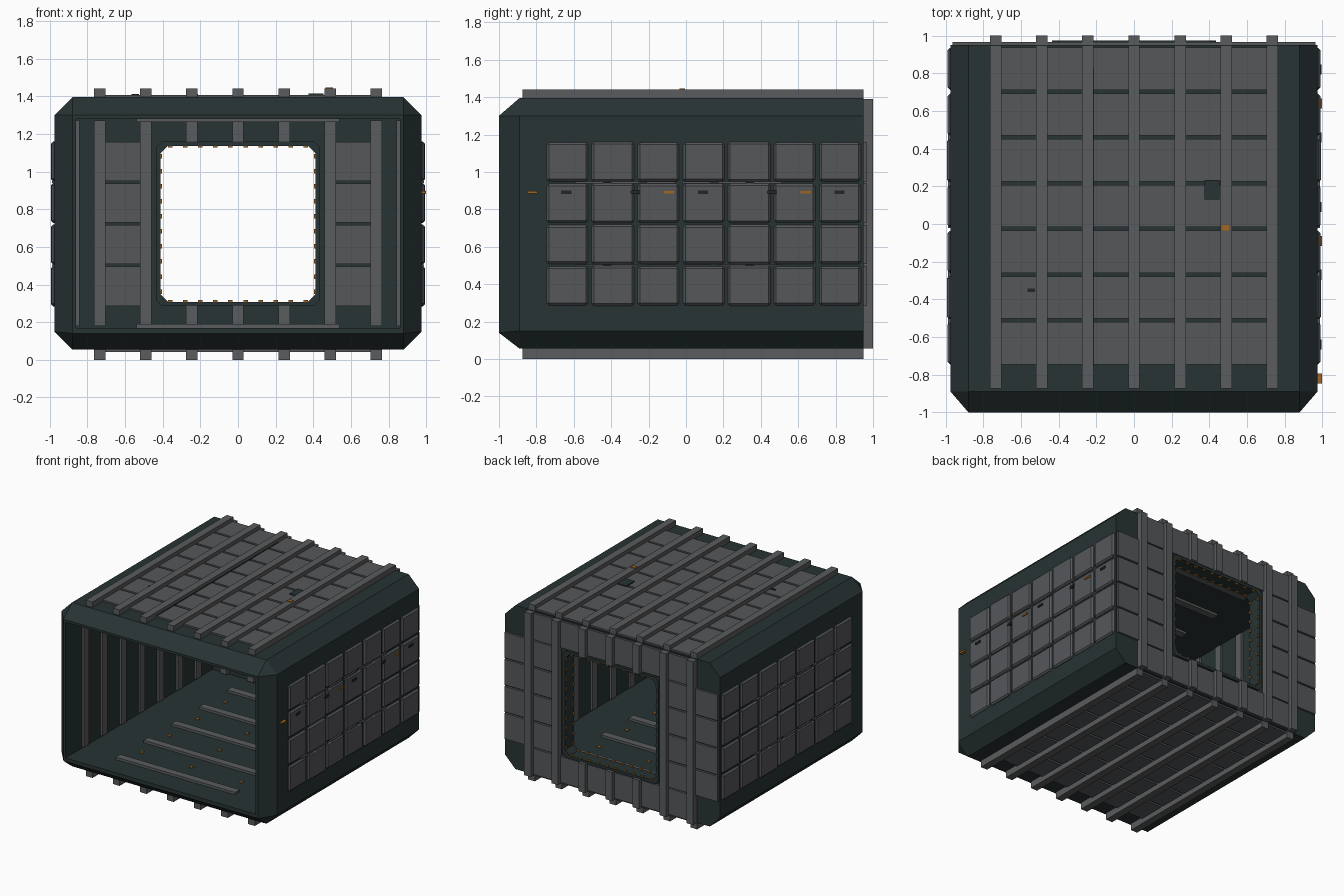
import bpy, bmesh
from mathutils import Matrix, Vector

if "Cube" in bpy.data.objects:
    bpy.data.objects.remove(bpy.data.objects["Cube"])


def material(name, rgb):
    m = bpy.data.materials.new(name)
    m.diffuse_color = (*rgb, 1)
    m.use_nodes = True
    m.node_tree.nodes["Principled BSDF"].inputs["Base Color"].default_value = m.diffuse_color
    return m


SHELL = material("dark teal hull", (0.021, 0.033, 0.034))
PANEL = material("panel grey", (0.092, 0.096, 0.102))
RIB = material("rib grey", (0.102, 0.106, 0.110))
DARK = material("dark detail", (0.014, 0.020, 0.021))
LAMP = material("amber lamp", (0.36, 0.13, 0.015))


def finish(name, bm, mat):
    bmesh.ops.recalc_face_normals(bm, faces=bm.faces)
    me = bpy.data.meshes.new(name)
    bm.to_mesh(me)
    bm.free()
    me.materials.append(mat)
    ob = bpy.data.objects.new(name, me)
    bpy.context.collection.objects.link(ob)
    return ob


def boxes(name, spans, mat, bevel=0.0):
    """One object from many boxes given as (x0, x1, y0, y1, z0, z1)."""
    bm = bmesh.new()
    for x0, x1, y0, y1, z0, z1 in spans:
        centre = Vector((x0 + x1, y0 + y1, z0 + z1)) / 2
        size = (x1 - x0, y1 - y0, z1 - z0, 1)
        bmesh.ops.create_cube(bm, size=1, matrix=Matrix.Translation(centre) @ Matrix.Diagonal(size))
    if bevel:
        bmesh.ops.bevel(bm, geom=bm.edges[:], offset=bevel, segments=1, affect='EDGES')
    return finish(name, bm, mat)


def octagon(hx, z0, z1, c, y):
    """Rectangle with corners cut by c (c = 0 gives doubled corners)."""
    return [(hx, y, z0 + c), (hx, y, z1 - c), (hx - c, y, z1), (c - hx, y, z1),
            (-hx, y, z1 - c), (-hx, y, z0 + c), (c - hx, y, z0), (hx - c, y, z0)]


def closed_loft(name, rings, mat):
    bm = bmesh.new()
    vs = [[bm.verts.new(p) for p in r] for r in rings]
    for a, b in zip(vs, vs[1:] + vs[:1]):
        for i in range(8):
            j = (i + 1) % 8
            bm.faces.new((a[i], a[j], b[j], b[i]))
    bmesh.ops.remove_doubles(bm, verts=bm.verts, dist=1e-5)
    return finish(name, bm, mat)


# Hull: chamfered outside, open front, back wall with a window
closed_loft("hull", [
    octagon(0.88, 0.14, 1.30, 0, -1.0),
    octagon(0.975, 0.055, 1.395, 0.095, -0.89),
    octagon(0.975, 0.055, 1.395, 0.095, 0.95),
    octagon(0.42, 0.30, 1.145, 0.04, 0.95),
    octagon(0.42, 0.30, 1.145, 0.04, 0.90),
    octagon(0.86, 0.17, 1.28, 0, 0.90),
    octagon(0.86, 0.17, 1.28, 0, -1.0)], SHELL)

# Window frame
closed_loft("window_frame", [
    octagon(0.435, 0.285, 1.16, 0.03, 0.86),
    octagon(0.435, 0.285, 1.16, 0.03, 0.975),
    octagon(0.412, 0.308, 1.137, 0.04, 0.975),
    octagon(0.412, 0.308, 1.137, 0.04, 0.86)], SHELL)

RIB_X = [0.245 * i for i in range(-3, 4)]
ROWS = [(0.287, 0.495), (0.508, 0.716), (0.729, 0.937), (0.950, 1.158)]
COLS_Y = [-0.745 + 0.243 * k for k in range(7)]
W = 0.03

# Roof and underside ribs with panels between them
for name, z0, z1, p0, p1 in (("roof", 1.38, 1.44, 1.38, 1.408),
                             ("underside", 0.0, 0.07, 0.042, 0.07)):
    boxes(name + "_ribs", [(x - W, x + W, -0.875, 0.948, z0, z1) for x in RIB_X], RIB)
    boxes(name + "_panels", [(x + W - 0.01, x + 0.245 - W + 0.01, y, min(y + 0.224, 0.95), p0, p1)
                             for x in RIB_X[:-1] for y in COLS_Y], PANEL)

# Side panels, inner wall ribs
for side, s in (("right", 1), ("left", -1)):
    panels, ribs = [], []
    for k, y in enumerate(COLS_Y):
        g = 0.003 if k in (1, 4) else 0
        for z0, z1 in ROWS:
            panels.append((*sorted((s * 0.95, s * (0.99 + g))), y - g, y + 0.222 + g, z0 - g, z1 + g))
        ribs.append((*sorted((s * 0.843, s * 0.87)), y - 0.045, y + 0.02, 0.18, 1.27))
    boxes(side + "_panels", panels, PANEL, 0.012)
    boxes(side + "_inner_ribs", ribs, RIB)
    # Thin broken conduits in the panel gaps
    boxes(side + "_conduits", [(*sorted((s * 0.97, s * 0.988)), -0.59 + 0.19 * i, -0.44 + 0.19 * i, z - 0.005, z + 0.005)
                               for i in range(6) for z in (0.501, 0.944)], RIB)

# Back ribs, outside and inside; the middle ones break at the window
outer, inner = [], []
for x in RIB_X:
    full = abs(x) > 0.45
    for z0, z1 in ([(0.055, 1.39)] if full else [(0.055, 0.29), (1.155, 1.39)]):
        outer.append((x - W, x + W, 0.94, 1.0, z0, z1))
        inner.append((x - W, x + W, 0.86, 0.91, max(z0, 0.18), min(z1, 1.27)))
boxes("back_ribs", outer, RIB)
boxes("back_inner_ribs", inner, RIB)

# Back panels, outside and inside
back, inside = [], []
for s in (1, -1):
    for z0, z1 in ROWS:
        back.append((*sorted((s * 0.755, s * 0.965)), 0.94, 0.968, z0, z1))
        back.append((*sorted((s * 0.515, s * 0.71)), 0.94, 0.968, z0, z1))
        inside.append((*sorted((s * 0.515, s * 0.71)), 0.885, 0.91, z0, z1))
for x in RIB_X[:-1]:
    for z0, z1 in ((0.065, 0.277), (1.168, 1.385)):
        back.append((x + W - 0.01, x + 0.245 - W + 0.01, 0.94, 0.968, z0, z1))
boxes("back_panels", back, PANEL)
boxes("back_inner_panels", inside, PANEL)

# Cross bars on floor and ceiling
bars = [-0.78 + 0.36 * i for i in range(5)]
boxes("floor_bars", [(-0.54, 0.54, y - W, y + W, 0.16, 0.19) for y in bars], RIB)
boxes("ceiling_bars", [(-0.54, 0.54, y - W, y + W, 1.262, 1.29) for y in bars], RIB)

# Amber lamps: floor dots and window perimeter
boxes("floor_lamps", [(x - 0.012, x + 0.012, y + 0.165, y + 0.195, 0.165, 0.176)
                      for y in bars[:4] for x in (-0.45, 0, 0.45)], LAMP)
lamps = []
for i in range(10):
    t = -0.36 + 0.08 * i
    for y in (0.865, 0.955):
        for s in (1, -1):
            zc, xc = 0.7225 + s * 0.412, s * 0.41
            lamps.append((t - 0.012, t + 0.012, y, y + 0.015, zc - 0.007, zc + 0.007))
            lamps.append((xc - 0.007, xc + 0.007, y, y + 0.015, 0.7225 + t - 0.012, 0.7225 + t + 0.012))
boxes("window_lamps", lamps, LAMP)

# Right side markers, alternating amber and dark
boxes("side_lamps", [(0.97, 0.998, y - 0.027, y + 0.027, 0.884, 0.898) for y in (-0.82, -0.09, 0.64)], LAMP)
boxes("side_vents", [(0.97, 0.997, y - 0.027, y + 0.027, 0.882, 0.900)
                     for y in (-0.64, -0.27, 0.09, 0.46, 0.82)], DARK)

# Roof details: hatch, vent, beacon and cable
boxes("roof_hatch", [(0.375, 0.455, 0.13, 0.235, 1.39, 1.416)], SHELL)
boxes("roof_vent", [(-0.565, -0.525, -0.36, -0.343, 1.39, 1.413)], DARK)
boxes("roof_beacon", [(0.465, 0.505, -0.035, -0.005, 1.43, 1.446)], LAMP)
boxes("roof_cable", [(-0.219, -0.212, -0.75, 0.83, 1.40, 1.413)], DARK)
